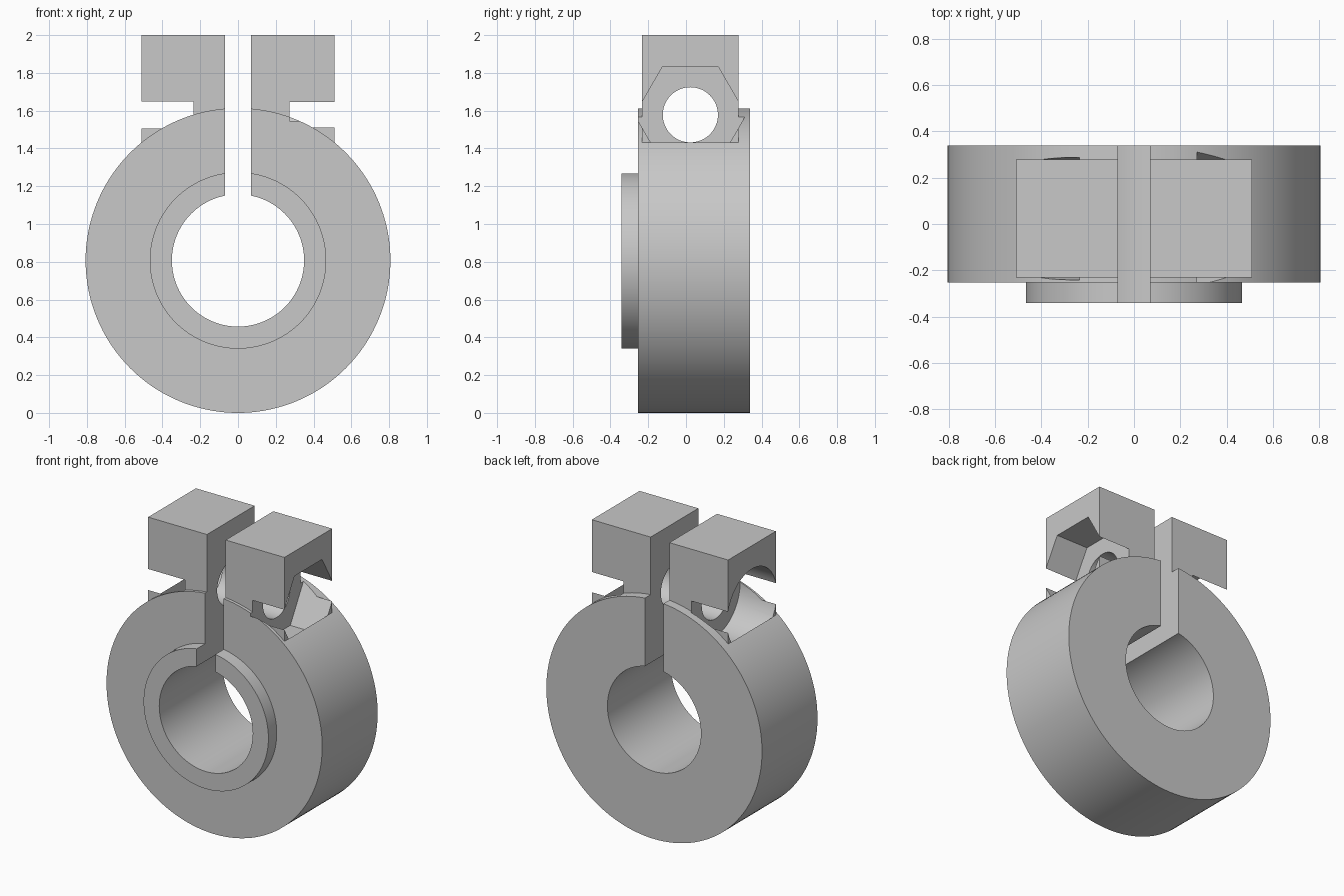
import bpy, bmesh, math
from mathutils import Matrix, Vector

cube = bpy.data.objects.get("Cube")
if cube:
    bpy.data.objects.remove(cube, do_unlink=True)

RING_Z = 0.807                 # axis height of the ring
BOLT = Vector((0, 0.023, 1.578))  # bolt axis, runs along x
EAR_X = 0.51                   # outer end of the ears

metal = bpy.data.materials.new("plain grey")
grey = (0.58, 0.58, 0.58, 1)
metal.diffuse_color = grey
metal.use_nodes = True
metal.node_tree.nodes["Principled BSDF"].inputs["Base Color"].default_value = grey


def finish(name, bm):
    bmesh.ops.recalc_face_normals(bm, faces=bm.faces[:])
    mesh = bpy.data.meshes.new(name)
    bm.to_mesh(mesh)
    bm.free()
    mesh.materials.append(metal)
    obj = bpy.data.objects.new(name, mesh)
    bpy.context.collection.objects.link(obj)
    return obj


def box(name, x, y, z):
    bm = bmesh.new()
    bmesh.ops.create_cube(bm, size=1)
    for v in bm.verts:
        v.co = [lo + (c + 0.5) * (hi - lo) for c, (lo, hi) in zip(v.co, (x, y, z))]
    return finish(name, bm)


def bolt_prism(name, radius, sides, x0, x1):
    """Prism along the bolt axis, with a corner pointing along y."""
    bm = bmesh.new()
    ends = []
    for x in (x0, x1):
        ends.append([bm.verts.new(BOLT + Vector((
            x, radius * math.cos(math.tau * i / sides), radius * math.sin(math.tau * i / sides))))
            for i in range(sides)])
    for end in ends:
        bm.faces.new(end)
    for i in range(sides):
        j = (i + 1) % sides
        bm.faces.new((ends[0][i], ends[0][j], ends[1][j], ends[1][i]))
    return finish(name, bm)


def lathe(name, profile, steps):
    """Closed (radius, y) profile revolved around the ring axis."""
    bm = bmesh.new()
    loops = []
    for i in range(steps):
        a = math.tau * i / steps
        loops.append([bm.verts.new((r * math.sin(a), y, RING_Z + r * math.cos(a))) for r, y in profile])
    n = len(profile)
    for i in range(steps):
        a, b = loops[i], loops[(i + 1) % steps]
        for k in range(n):
            m = (k + 1) % n
            bm.faces.new((a[k], a[m], b[m], b[k]))
    return finish(name, bm)


# Ring with bore and raised front lip
clamp = lathe("clamp_ring", [(0.35, -0.342), (0.467, -0.342), (0.467, -0.253),
                             (0.807, -0.253), (0.807, 0.34), (0.35, 0.34)], 144)

# Ears above the ring, then bolt hole, pockets and the clamping slot
steps = [
    ("UNION", box("ear_block", (-EAR_X, EAR_X), (-0.232, 0.278), (1.25, 2.0))),
    ("DIFFERENCE", bolt_prism("hex_nut_pocket", 0.2945, 6, 0.272, EAR_X + 0.0005)),
    ("DIFFERENCE", bolt_prism("round_head_pocket", 0.265, 64, -EAR_X - 0.0005, -0.236)),
    ("DIFFERENCE", bolt_prism("bolt_hole", 0.146, 64, -0.4, 0.4)),
    ("DIFFERENCE", box("clamping_slot", (-0.07, 0.07), (-0.6, 0.6), (RING_Z, 2.2))),
]
for operation, tool in steps:
    tool.hide_render = True
    mod = clamp.modifiers.new(tool.name, "BOOLEAN")
    mod.operation = operation
    mod.solver = "EXACT"
    mod.object = tool

# Bake the cuts, drop the helpers, smooth the round faces
bpy.context.view_layer.update()
baked = bpy.data.meshes.new_from_object(clamp.evaluated_get(bpy.context.evaluated_depsgraph_get()))
clamp.modifiers.clear()
clamp.data = baked
for _, tool in steps:
    bpy.data.objects.remove(tool, do_unlink=True)
bpy.ops.object.select_all(action="DESELECT")
clamp.select_set(True)
bpy.context.view_layer.objects.active = clamp
bpy.ops.object.shade_smooth_by_angle(angle=math.radians(30))
